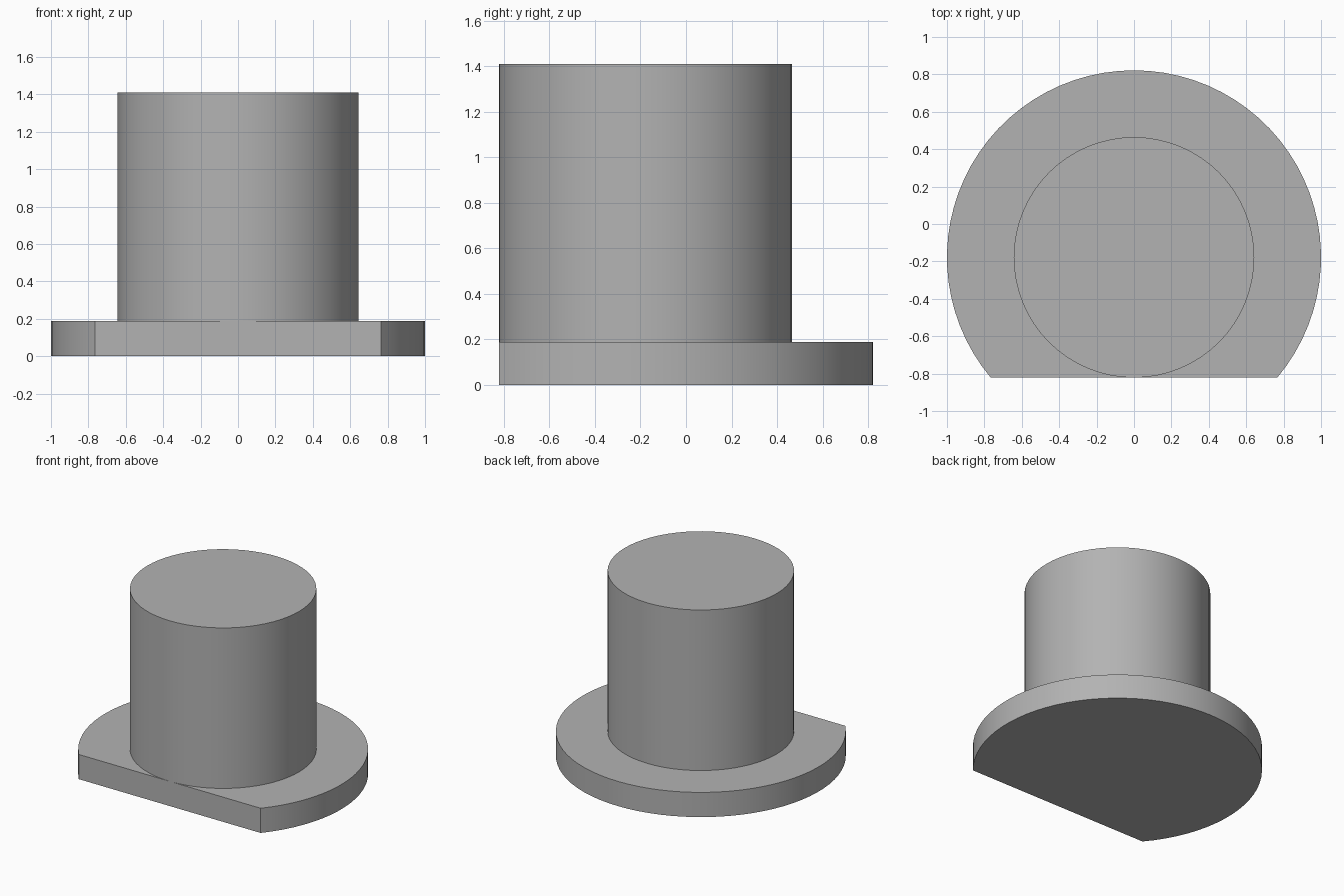
import bpy
import bmesh
from math import acos, cos, pi, sin, radians

FLANGE_RADIUS = 1.0
BOSS_RADIUS = 0.643          # the flat is tangent to the boss
CENTRE_Y = (BOSS_RADIUS - FLANGE_RADIUS) / 2
FLANGE_TOP = 0.188
BOSS_TOP = 1.41

cube = bpy.data.objects.get("Cube")
if cube:
    bpy.data.objects.remove(cube, do_unlink=True)

grey = bpy.data.materials.new("plain grey")
grey.use_nodes = True
grey.diffuse_color = (0.45, 0.45, 0.45, 1)
grey.node_tree.nodes["Principled BSDF"].inputs["Base Color"].default_value = (0.45, 0.45, 0.45, 1)


def arc(radius, start, sweep, count):
    """Points along an arc around the shared axis."""
    return [(radius * cos(start + sweep * i / count),
             CENTRE_Y + radius * sin(start + sweep * i / count))
            for i in range(count + 1)]


def extrude_outline(name, outline, bottom, top):
    """Raise a closed outline into a capped solid with smooth curved sides."""
    bm = bmesh.new()
    base = bm.faces.new([bm.verts.new((x, y, bottom)) for x, y in outline])
    raised = bmesh.ops.extrude_face_region(bm, geom=[base], use_keep_orig=True)
    for item in raised["geom"]:
        if isinstance(item, bmesh.types.BMVert):
            item.co.z = top
    bmesh.ops.recalc_face_normals(bm, faces=bm.faces)
    mesh = bpy.data.meshes.new(name)
    bm.to_mesh(mesh)
    bm.free()
    mesh.materials.append(grey)
    obj = bpy.data.objects.new(name, mesh)
    bpy.context.collection.objects.link(obj)
    bpy.ops.object.select_all(action="DESELECT")
    obj.select_set(True)
    bpy.context.view_layer.objects.active = obj
    bpy.ops.object.shade_smooth_by_angle(angle=radians(30))
    return obj


# Round flange with one straight side at the front
half_gap = acos(BOSS_RADIUS / FLANGE_RADIUS)
flange = arc(FLANGE_RADIUS, -pi / 2 + half_gap, 2 * (pi - half_gap), 56)
extrude_outline("flange", flange, 0, FLANGE_TOP)

# Cylindrical boss standing on the flange
boss = arc(BOSS_RADIUS, -pi / 2, 2 * pi, 64)[:-1]
extrude_outline("boss", boss, FLANGE_TOP, BOSS_TOP)
